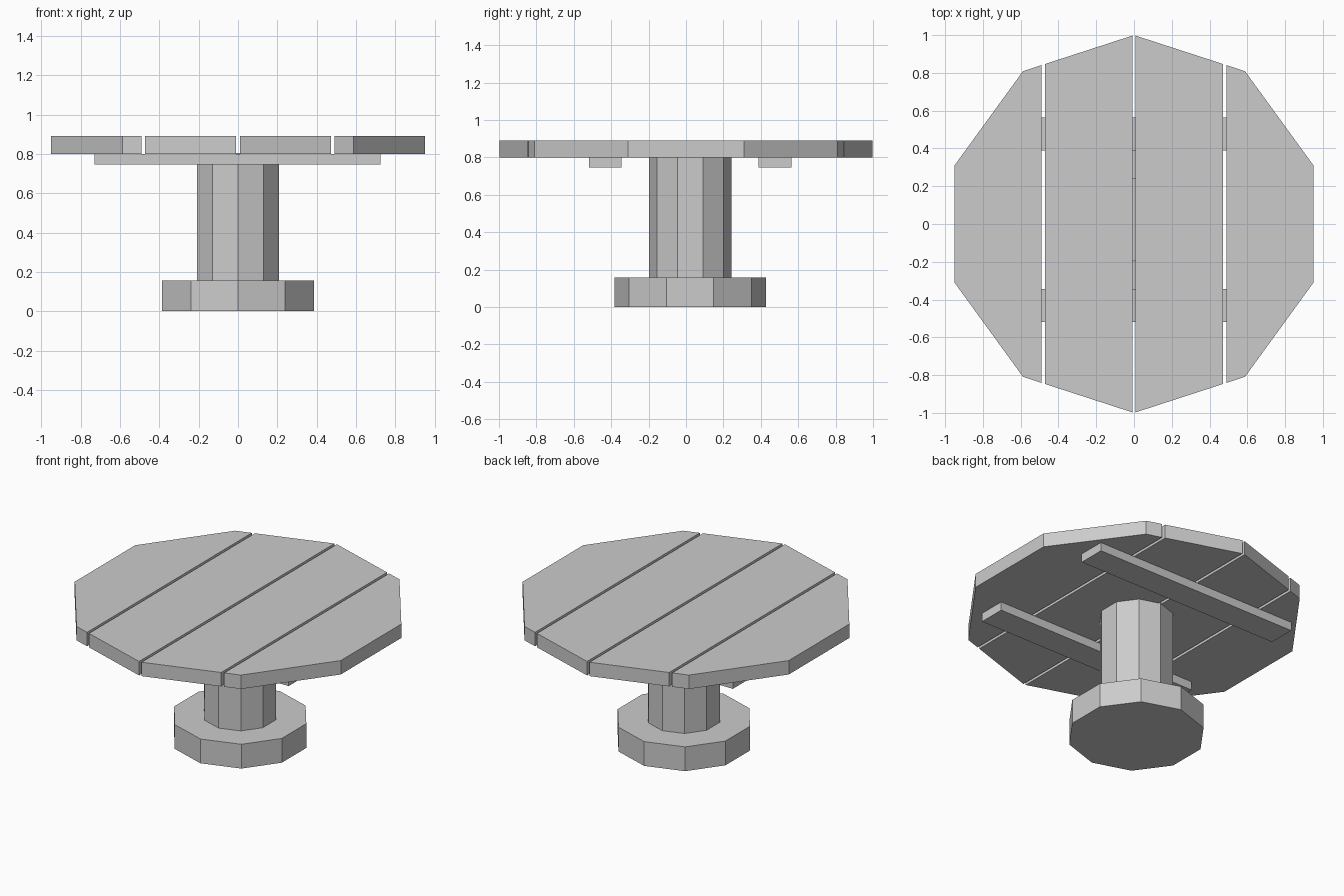
import bpy, bmesh, math
from mathutils import Matrix, Vector

if "Cube" in bpy.data.objects:
    bpy.data.objects.remove(bpy.data.objects["Cube"])

CY = 0.022  # pedestal and battens sit slightly behind the centre


def finish(bm, name):
    bmesh.ops.recalc_face_normals(bm, faces=bm.faces[:])
    me = bpy.data.meshes.new(name)
    bm.to_mesh(me)
    bm.free()
    ob = bpy.data.objects.new(name, me)
    bpy.context.collection.objects.link(ob)
    return ob


def decagon(radius, z0, z1, y=0.0):
    """Ten-sided prism with a corner pointing along +y and -y."""
    bm = bmesh.new()
    verts = [bm.verts.new((radius * math.sin(i * math.tau / 10),
                           y + radius * math.cos(i * math.tau / 10), z0))
             for i in range(10)]
    face = bm.faces.new(verts)
    ext = bmesh.ops.extrude_face_region(bm, geom=[face], use_keep_orig=True)
    top = [g for g in ext["geom"] if isinstance(g, bmesh.types.BMVert)]
    bmesh.ops.translate(bm, verts=top, vec=(0, 0, z1 - z0))
    return bm


def cut(bm, x, side):
    """Remove everything beyond x on the given side and cap the cut."""
    res = bmesh.ops.bisect_plane(bm, geom=bm.verts[:] + bm.edges[:] + bm.faces[:],
                                 plane_co=(x, 0, 0), plane_no=(side, 0, 0),
                                 clear_outer=True)
    edges = [g for g in res["geom_cut"] if isinstance(g, bmesh.types.BMEdge)]
    bmesh.ops.contextual_create(bm, geom=edges)


# Tabletop planks: one decagon sliced into four strips
planks = [("outer_left", None, -0.49), ("inner_left", -0.472, -0.009),
          ("inner_right", 0.009, 0.472), ("outer_right", 0.49, None)]
for label, x0, x1 in planks:
    bm = decagon(1.0, 0.80, 0.89)
    if x0 is not None:
        cut(bm, x0, -1)
    if x1 is not None:
        cut(bm, x1, 1)
    finish(bm, "plank_" + label)

# Battens under the planks
for label, side in (("front", -1), ("back", 1)):
    bm = bmesh.new()
    bmesh.ops.create_cube(bm, size=1.0, matrix=Matrix.LocRotScale(
        Vector((-0.002, CY + side * 0.454, 0.7725)), None, Vector((1.455, 0.175, 0.055))))
    finish(bm, "batten_" + label)

# Pedestal
finish(decagon(0.22, 0.15, 0.805, CY), "column")
finish(decagon(0.405, 0.0, 0.157, CY), "base")
